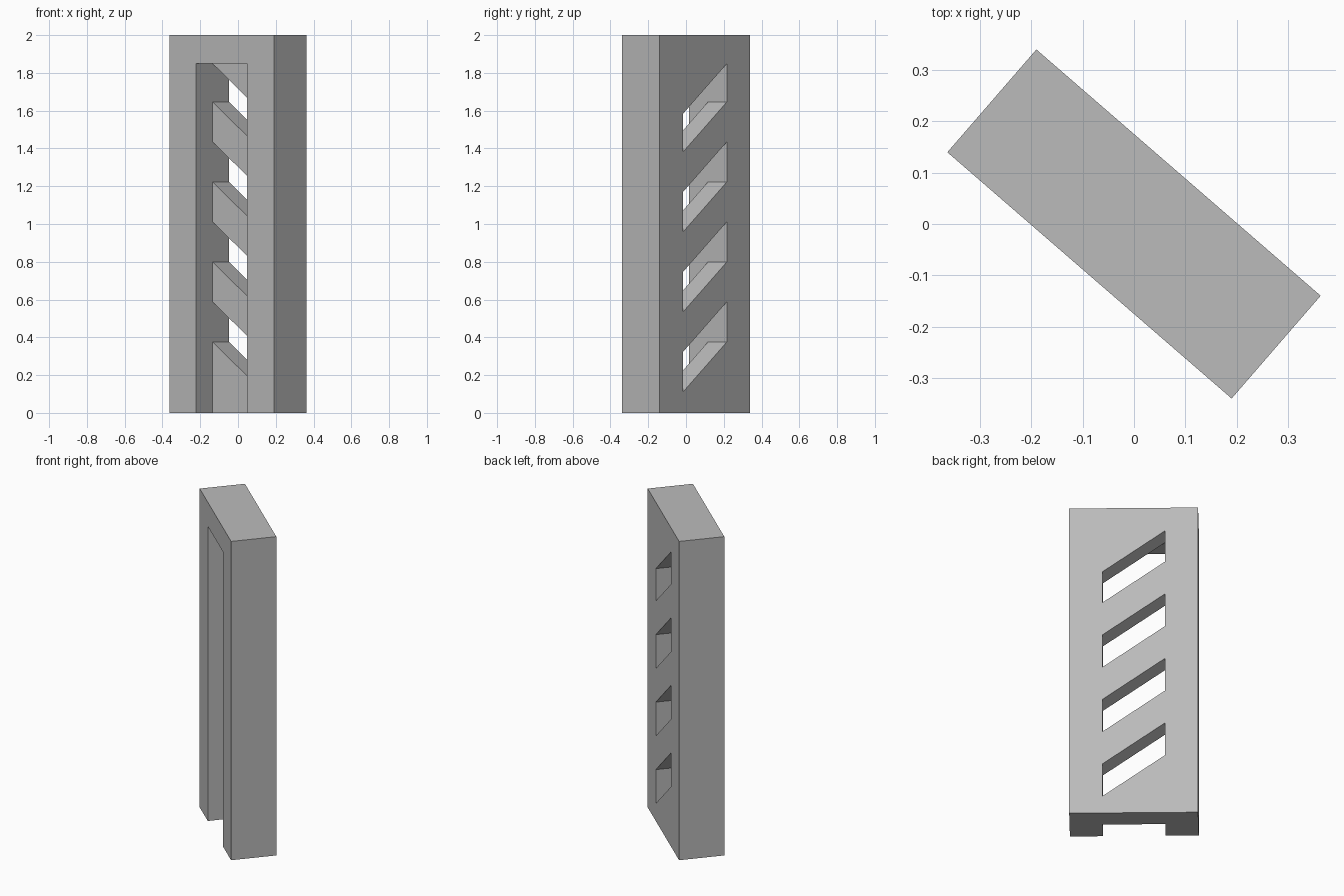
import bpy
import bmesh
import math

cube = bpy.data.objects.get("Cube")
if cube:
    bpy.data.objects.remove(cube, do_unlink=True)

WIDTH, DEPTH, HEIGHT = 0.733, 0.265, 2.0
HALF_OPENING = 0.178      # half width of the recess and slots
RECESS_TOP = 1.849
DROP = 0.266              # fall of each slot from left to right
PITCH, SLOT_HEIGHT = 0.4235, 0.212

grey = bpy.data.materials.new("light grey")
grey.use_nodes = True
colour = (0.5, 0.5, 0.5, 1)
grey.diffuse_color = colour
grey.node_tree.nodes["Principled BSDF"].inputs["Base Color"].default_value = colour


def prism(name, outline, y0, y1):
    """Extrude an (x, z) outline from y0 to y1."""
    bm = bmesh.new()
    face = bm.faces.new([bm.verts.new((x, y0, z)) for x, z in outline])
    grown = bmesh.ops.extrude_face_region(bm, geom=[face])["geom"]
    moved = [v for v in grown if isinstance(v, bmesh.types.BMVert)]
    bmesh.ops.translate(bm, verts=moved, vec=(0, y1 - y0, 0))
    bmesh.ops.recalc_face_normals(bm, faces=bm.faces)
    mesh = bpy.data.meshes.new(name)
    bm.to_mesh(mesh)
    bm.free()
    obj = bpy.data.objects.new(name, mesh)
    bpy.context.collection.objects.link(obj)
    mesh.materials.append(grey)
    return obj


def box_outline(half, z0, z1):
    return [(-half, z0), (half, z0), (half, z1), (-half, z1)]


def cut(target, cutter):
    cutter.hide_render = True
    mod = target.modifiers.new("cut", "BOOLEAN")
    mod.operation = "DIFFERENCE"
    mod.solver = "EXACT"
    mod.object = cutter
    bpy.context.view_layer.objects.active = target
    bpy.ops.object.modifier_apply(modifier=mod.name)
    bpy.data.objects.remove(cutter, do_unlink=True)


# Upright slab
panel = prism("louvred_panel", box_outline(WIDTH / 2, 0, HEIGHT), -DEPTH / 2, DEPTH / 2)

# Front recess, open at the foot
cut(panel, prism("recess_cutter", box_outline(HALF_OPENING, -0.1, RECESS_TOP), -DEPTH, 0))

# Slanted slots through the back
for i in range(4):
    low = 0.376 + i * PITCH
    high = min(low + SLOT_HEIGHT, RECESS_TOP)
    slot = [(-HALF_OPENING, low), (HALF_OPENING, low - DROP),
            (HALF_OPENING, high - DROP), (-HALF_OPENING, high)]
    cut(panel, prism("slot_cutter", slot, -DEPTH / 4, DEPTH))

# Turn the whole panel about the vertical
panel.rotation_euler.z = math.radians(-40.9)
